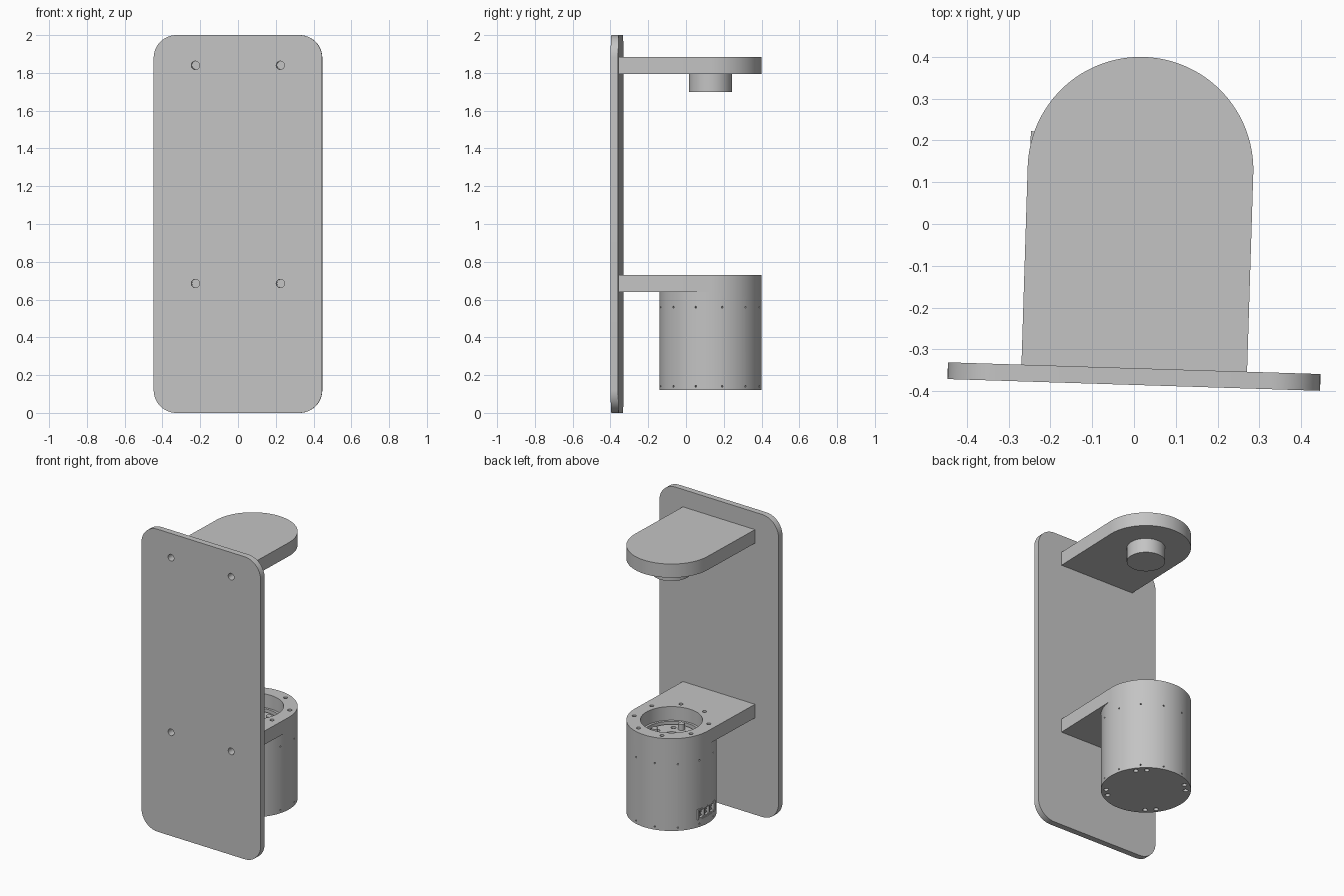
import bpy, bmesh, math
from math import sin, cos, pi, radians
from mathutils import Matrix, Vector

if "Cube" in bpy.data.objects:
    bpy.data.objects.remove(bpy.data.objects["Cube"], do_unlink=True)

# Whole stand is turned slightly about z
PLACE = Matrix.Translation((0, -0.365, 0)) @ Matrix.Rotation(radians(-1.8), 4, "Z")
AXIS_Y = 0.495          # motor axis, measured from the plate centre
R = 0.27                # motor and bracket radius
LOW, HIGH, THICK = 0.64, 1.795, 0.09

grey = bpy.data.materials.new("light grey")
grey.use_nodes = True
grey.diffuse_color = (0.55, 0.55, 0.55, 1)
grey.node_tree.nodes["Principled BSDF"].inputs["Base Color"].default_value = (0.55, 0.55, 0.55, 1)


def cylinder(bm, r, base, top, sides=32):
    """Cylinder between two points."""
    a, b = Vector(base), Vector(top)
    turn = (b - a).to_track_quat("Z", "Y").to_matrix().to_4x4()
    bmesh.ops.create_cone(bm, cap_ends=True, segments=sides, radius1=r, radius2=r,
                          depth=(b - a).length,
                          matrix=Matrix.Translation((a + b) / 2) @ turn)


def box(bm, centre, size):
    bmesh.ops.create_cube(bm, size=1, matrix=Matrix.Translation(centre)
                          @ Matrix.Diagonal((*size, 1)))


def prism(bm, outline, offset):
    """Extrude a closed outline along an offset."""
    face = bm.faces.new([bm.verts.new(p) for p in outline])
    out = bmesh.ops.extrude_face_region(bm, geom=[face], use_keep_orig=True)
    bmesh.ops.translate(bm, vec=offset,
                        verts=[v for v in out["geom"] if isinstance(v, bmesh.types.BMVert)])


def finish(name, bm, cutter=None):
    """Turn a bmesh into a placed object, cut the holes and shade it."""
    bmesh.ops.recalc_face_normals(bm, faces=bm.faces)
    mesh = bpy.data.meshes.new(name)
    bm.to_mesh(mesh)
    bm.free()
    mesh.materials.append(grey)
    ob = bpy.data.objects.new(name, mesh)
    bpy.context.collection.objects.link(ob)
    ob.matrix_world = PLACE
    bpy.ops.object.select_all(action="DESELECT")
    ob.select_set(True)
    bpy.context.view_layer.objects.active = ob
    if cutter:
        mod = ob.modifiers.new("holes", "BOOLEAN")
        mod.operation, mod.solver, mod.object = "DIFFERENCE", "EXACT", cutter
        bpy.ops.object.modifier_apply(modifier=mod.name)
        bpy.data.objects.remove(cutter, do_unlink=True)
    bpy.ops.object.shade_smooth_by_angle(angle=radians(30))
    return ob


def cutter_from(bm):
    ob = finish("hole_cutter", bm)
    ob.hide_render = True
    return ob


def polar(r, angle, z):
    return (r * cos(angle), AXIS_Y + r * sin(angle), z)


def screw_holes(z):
    """Pair of blind holes through the plate into a bracket."""
    bm = bmesh.new()
    for x in (-0.225, 0.225):
        cylinder(bm, 0.022, (x, -0.1, z + THICK / 2), (x, 0.12, z + THICK / 2))
    return bm


# Back plate with rounded corners
w, c = 0.446, 0.12
outline = []
for i, (sx, sz) in enumerate(((1, 1), (-1, 1), (-1, -1), (1, -1))):
    for k in range(13):
        a = i * pi / 2 + k * pi / 24
        outline.append((sx * (w - c) + c * cos(a), -0.02, 1 + sz * (1 - c) + c * sin(a)))
bm = bmesh.new()
prism(bm, outline, (0, 0.04, 0))
holes = screw_holes(LOW)
for x in (-0.225, 0.225):
    cylinder(holes, 0.022, (x, -0.1, HIGH + THICK / 2), (x, 0.12, HIGH + THICK / 2))
finish("mounting_plate", bm, cutter_from(holes))

# Two round-ended brackets
for name, z in (("lower_bracket", LOW), ("upper_bracket", HIGH)):
    bm = bmesh.new()
    arc = [polar(R, k * pi / 48, z) for k in range(49)]
    prism(bm, [(-R, 0.02, z), (R, 0.02, z)] + arc, (0, 0, THICK))
    holes = screw_holes(z)
    if z == LOW:
        cylinder(holes, 0.186, (0, AXIS_Y, z - 0.1), (0, AXIS_Y, z + 0.2), 96)
        for k in range(8):
            a = (k + 0.5) * pi / 4
            cylinder(holes, 0.013, polar(0.23, a, z + 0.03), polar(0.23, a, z + 0.2), 20)
    finish(name, bm, cutter_from(holes))

# Pivot boss under the upper bracket
bm = bmesh.new()
cylinder(bm, 0.115, (0, AXIS_Y, 1.70), (0, AXIS_Y, HIGH), 64)
finish("pivot_boss", bm)

# Motor housing: top recess, bottom screw pairs, pin holes and socket opening
BASE = 0.12
bm = bmesh.new()
cylinder(bm, R, (0, AXIS_Y, BASE), (0, AXIS_Y, LOW), 96)
holes = bmesh.new()
cylinder(holes, 0.17, (0, AXIS_Y, 0.61), (0, AXIS_Y, 0.7), 96)
for k in range(4):
    for d in (-8, 8):
        a = pi / 4 + k * pi / 2 + radians(d)
        cylinder(holes, 0.015, polar(0.238, a, BASE - 0.05), polar(0.238, a, BASE + 0.03), 20)
for k in range(12):
    for z in (0.56, 0.14):
        a = (k + 0.5) * pi / 6
        cylinder(holes, 0.005, polar(R - 0.02, a, z), polar(R + 0.05, a, z), 8)
box(holes, (-0.28, AXIS_Y, 0.205), (0.1, 0.17, 0.07))
finish("motor_housing", bm, cutter_from(holes))

# Rotor hub with bolt holes inside the recess
bm = bmesh.new()
cylinder(bm, 0.15, (0, AXIS_Y, 0.60), (0, AXIS_Y, 0.63), 64)
holes = bmesh.new()
cylinder(holes, 0.045, (0, AXIS_Y, 0.615), (0, AXIS_Y, 0.7))
for k in range(6):
    a = k * pi / 3
    cylinder(holes, 0.016, polar(0.105, a, 0.615), polar(0.105, a, 0.7), 20)
finish("rotor_hub", bm, cutter_from(holes))

bm = bmesh.new()
for k in range(3):
    a = pi / 6 + k * 2 * pi / 3
    cylinder(bm, 0.02, polar(0.1, a, 0.62), polar(0.1, a, 0.67), 20)
finish("rotor_pegs", bm)

# Cable socket on the housing side
bm = bmesh.new()
box(bm, (-0.245, AXIS_Y, 0.205), (0.04, 0.168, 0.068))
holes = bmesh.new()
for dy in (-0.052, 0, 0.052):
    box(holes, (-0.265, AXIS_Y + dy, 0.205), (0.05, 0.042, 0.048))
finish("cable_socket", bm, cutter_from(holes))

bm = bmesh.new()
for dy in (-0.052, 0, 0.052):
    for dz in (-0.011, 0.011):
        cylinder(bm, 0.006, (-0.235, AXIS_Y + dy, 0.205 + dz), (-0.258, AXIS_Y + dy, 0.205 + dz), 10)
finish("socket_pins", bm)
